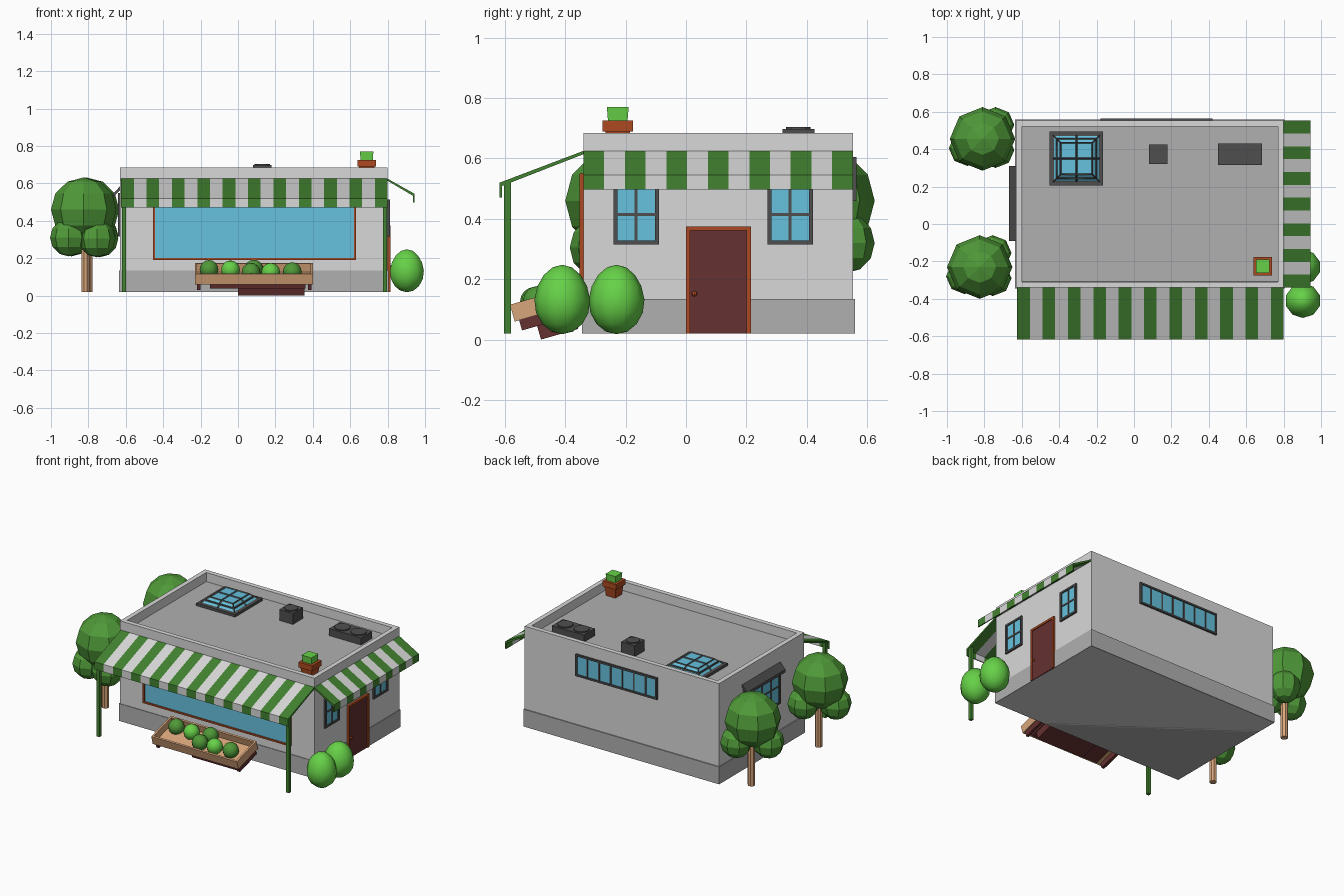
import bpy, bmesh, math
from mathutils import Matrix, Vector

if "Cube" in bpy.data.objects:
    bpy.data.objects.remove(bpy.data.objects["Cube"])


def mat(name, r, g, b):
    m = bpy.data.materials.new(name)
    lin = [c / 12.92 if c <= 0.04 else ((c + 0.055) / 1.055) ** 2.4 for c in (r, g, b)]
    m.diffuse_color = (*lin, 1)
    m.use_nodes = True
    m.node_tree.nodes["Principled BSDF"].inputs["Base Color"].default_value = m.diffuse_color
    return m


WALL = mat("wall white", .85, .85, .85)
GREY = mat("base grey", .69, .69, .69)
DARK = mat("dark grey", .31, .31, .31)
BLUE = mat("glass blue", .40, .76, .87)
BROWN = mat("frame brown", .68, .29, .13)
MAROON = mat("door maroon", .40, .19, .19)
TAN = mat("wood tan", .85, .65, .48)
AWN = mat("awning green", .26, .51, .19)
LEAF = mat("tree green", .31, .60, .22)
LIME = mat("bush green", .40, .82, .28)


def finish(name, bm, *mats):
    bmesh.ops.recalc_face_normals(bm, faces=bm.faces[:])
    me = bpy.data.meshes.new(name)
    bm.to_mesh(me)
    bm.free()
    for m in mats:
        me.materials.append(m)
    ob = bpy.data.objects.new(name, me)
    bpy.context.collection.objects.link(ob)
    return ob


def add_box(bm, a, b):
    size = [abs(q - p) for p, q in zip(a, b)]
    mid = [(p + q) / 2 for p, q in zip(a, b)]
    bmesh.ops.create_cube(bm, size=1, matrix=Matrix.Translation(mid) @ Matrix.Diagonal((*size, 1)))


def boxes(name, m, *pairs):
    bm = bmesh.new()
    for a, b in pairs:
        add_box(bm, a, b)
    return finish(name, bm, m)


def ball(name, m, loc, rad, segs, rings, smooth=False):
    bm = bmesh.new()
    bmesh.ops.create_uvsphere(bm, u_segments=segs, v_segments=rings, radius=1,
                              matrix=Matrix.Translation(loc) @ Matrix.Diagonal((*rad, 1)))
    for f in bm.faces:
        f.smooth = smooth
    return finish(name, bm, m)


def cone(name, m, loc, r1, r2, h, segs):
    bm = bmesh.new()
    bmesh.ops.create_cone(bm, cap_ends=True, segments=segs, radius1=r1, radius2=r2, depth=h,
                          matrix=Matrix.Translation(Vector(loc) + Vector((0, 0, h / 2)))
                          @ Matrix.Rotation(math.pi / segs, 4, 'Z'))
    return finish(name, bm, m)


# Building shell with sunken roof
X0, X1, Y0, Y1, TOP, ROOF = -.63, .80, -.34, .553, .685, .625
bm = bmesh.new()
add_box(bm, (X0, Y0, .02), (X1, Y1, TOP))
top = max(bm.faces, key=lambda f: f.calc_center_median().z)
bmesh.ops.inset_region(bm, faces=[top], thickness=.044)
bmesh.ops.inset_region(bm, faces=[top], thickness=.0002, depth=ROOF - TOP)
top.material_index = 1
finish("building", bm, WALL, GREY)
boxes("base_band", GREY, ((X0 - .006, Y0 - .004, .02), (X1 + .005, Y1 + .007, .135)))

# Wall maps: (along wall, height, distance out)
front = lambda u, v, d: (u, Y0 - d, v)
back = lambda u, v, d: (u, Y1 + d, v)
right = lambda u, v, d: (X1 + d, u, v)
left = lambda u, v, d: (X0 - d, u, v)


def window(name, side, u0, u1, v0, v1, t, cols, rows, m, out=.012):
    def bx(a, b, c, d, o):
        return side(a, c, 0), side(b, d, o)
    bars = [bx(u0, u1, v0, v0 + t, out), bx(u0, u1, v1 - t, v1, out),
            bx(u0, u0 + t, v0, v1, out), bx(u1 - t, u1, v0, v1, out)]
    h = .005
    for i in range(1, cols):
        c = u0 + (u1 - u0) * i / cols
        bars.append(bx(c - h, c + h, v0 + t, v1 - t, out - .003))
    for i in range(1, rows):
        c = v0 + (v1 - v0) * i / rows
        bars.append(bx(u0 + t, u1 - t, c - h, c + h, out - .003))
    boxes(name + "_frame", m, *bars)
    boxes(name + "_glass", BLUE, bx(u0 + t, u1 - t, v0 + t, v1 - t, .005))


window("shop_window", front, -.455, .63, .19, .55, .011, 1, 1, BROWN)
window("right_window_front", right, -.24, -.09, .315, .515, .013, 2, 2, DARK)
window("right_window_back", right, .27, .42, .315, .515, .013, 2, 2, DARK)
window("back_window", back, -.18, .42, .46, .605, .012, 7, 1, DARK)
window("left_window", left, -.08, .30, .315, .55, .013, 4, 2, DARK)

# Small canopy over the left window
bm = bmesh.new()
prof = [(X0, .585), (-.668, .545), (-.668, .525), (X0, .565)]
f = bm.faces.new([bm.verts.new((x, -.09, z)) for x, z in prof])
ext = bmesh.ops.extrude_face_region(bm, geom=[f])["geom"]
bmesh.ops.translate(bm, vec=(0, .40, 0), verts=[g for g in ext if isinstance(g, bmesh.types.BMVert)])
if not f.is_valid or len(bm.faces) < 6:
    bm.faces.new([v for v in bm.verts if v.co.y < 0][:4])
finish("left_canopy", bm, DARK)

# Door with frame and knob
boxes("door_frame", BROWN, (right(0, .02, 0), right(.014, .375, .015)),
      (right(.201, .02, 0), right(.215, .375, .015)), (right(0, .361, 0), right(.215, .375, .015)))
boxes("door", MAROON, (right(.014, .02, 0), right(.201, .361, .009)))
ball("door_knob", BROWN, right(.028, .152, .015), (.009,) * 3, 8, 6)


# Striped awnings: profile of (distance out, height) swept along the wall
def awning(name, side, u0, u1, n, out, z_in, z_out, z_low):
    t = .011
    prof = [(0, z_in), (out, z_out), (out, z_low), (out - t * .7, z_low), (out - t * .7, z_out - t), (0, z_in - t)]
    bm = bmesh.new()
    rings = [[bm.verts.new(side(u0 + (u1 - u0) * i / n, z, d)) for d, z in prof] for i in range(n + 1)]
    for i in range(n):
        for k in range(6):
            j = (k + 1) % 6
            f = bm.faces.new((rings[i][k], rings[i][j], rings[i + 1][j], rings[i + 1][k]))
            f.material_index = i % 2
    for r in (rings[0], rings[-1]):
        bm.faces.new((r[0], r[1], r[4], r[5]))
        bm.faces.new((r[1], r[2], r[3], r[4]))
    finish(name, bm, AWN, WALL)


awning("front_awning", front, -.625, .80, 21, .277, .625, .52, .47)
awning("right_awning", right, Y0, .553, 13, .143, .625, .545, .497)
for name, x in (("left_post", -.609), ("right_post", .786)):
    boxes(name, AWN, ((x - .011, -.602, .02), (x + .011, -.58, .525)))

# Skylight: glass frustum with a wireframe of glazing bars
sx, sy = -.308, .35
boxes("skylight_base", DARK, ((sx - .143, sy - .145, ROOF - .005), (sx + .143, sy + .145, .642)))
for name, m in (("skylight_glass", BLUE), ("skylight_bars", DARK)):
    ob = cone(name, m, (sx, sy, .64), .125 * 2 ** .5, .085 * 2 ** .5, .036, 4)
    bm = bmesh.new()
    bm.from_mesh(ob.data)
    bmesh.ops.subdivide_edges(bm, edges=bm.edges[:], cuts=1, use_grid_fill=True)
    bm.to_mesh(ob.data)
    bm.free()
ob.modifiers.new("bars", 'WIREFRAME').thickness = .011

# Roof units
boxes("small_vent", DARK, ((.08, .32, ROOF), (.18, .425, .698)))
cone("small_vent_fan", DARK, (.13, .372, .698), .042, .042, .007, 16)
boxes("fan_unit", DARK, ((.45, .315, ROOF), (.685, .43, .672)))
for i, x in enumerate((.508, .627)):
    cone("unit_fan_%d" % i, DARK, (x, .372, .672), .048, .048, .007, 16)

# Roof planter
R2 = 2 ** .5
cone("planter", BROWN, (.688, -.226, ROOF), .034 * R2, .042 * R2, .07, 4)
boxes("planter_rim", BROWN, ((.638, -.276, .69), (.738, -.176, .725)))
cone("planter_shrub", LIME, (.688, -.226, .72), .032 * R2, .036 * R2, .05, 4)

# Trees: trunk, large crown and lower lobes
for name, x, y in (("front_tree", -.825, -.23), ("back_tree", -.81, .455)):
    cone(name + "_trunk", TAN, (x + .01, y, .02), .023, .023, .3, 8)
    ball(name + "_crown", LEAF, (x, y, .46), (.175, .17, .172), 8, 6)
    for i, (dx, dy, dz) in enumerate(((-.08, -.05, -.15), (.07, .075, -.14), (.07, -.06, -.155))):
        ball("%s_lobe_%d" % (name, i), LEAF, (x + dx, y + dy, .46 + dz), (.1, .095, .1), 8, 6)

# Egg-shaped bushes
for name, y in (("front_bush", -.41), ("back_bush", -.23)):
    ob = ball(name, LIME, (.903, y, .133), (.097, .094, .115), 10, 8, True)
    for v in ob.data.vertices:
        k = 1 - .8 * (v.co.z - .11)
        v.co.x = .903 + (v.co.x - .903) * min(k, 1.0)
        v.co.y = y + (v.co.y - y) * min(k, 1.0)

# Tilted produce stand
W0, W1, D, H = -.23, .40, .213, .058
tray = boxes("produce_tray", TAN, ((W0, 0, 0), (W1, D, .012)), ((W0, 0, 0), (W1, .012, H)),
             ((W0, D - .012, 0), (W1, D, H)), ((W0, 0, 0), (W0 + .012, D, H)), ((W1 - .012, 0, 0), (W1, D, H)))
stand = boxes("produce_stand", MAROON, ((-.22, .015, -.035), (-.2, .2, 0)), ((.375, .015, -.035), (.393, .2, 0)),
              ((-.15, .03, -.03), (.36, .19, 0)), ((0, .067, -.0815), (.355, .195, 0)))
for ob in (tray, stand):
    ob.location = (0, -.567, .06)
    ob.rotation_euler = (math.radians(16), 0, 0)

# Produce
fruit = ((-.155, -.425, .14, LEAF), (-.04, -.43, .138, LIME), (.07, -.50, .125, LEAF),
         (.085, -.41, .142, LEAF), (.175, -.495, .125, LIME), (.29, -.49, .128, LEAF))
for i, (x, y, z, m) in enumerate(fruit):
    ball("produce_%d" % i, m, (x, y, z), (.05, .05, .05), 12, 8, True)
